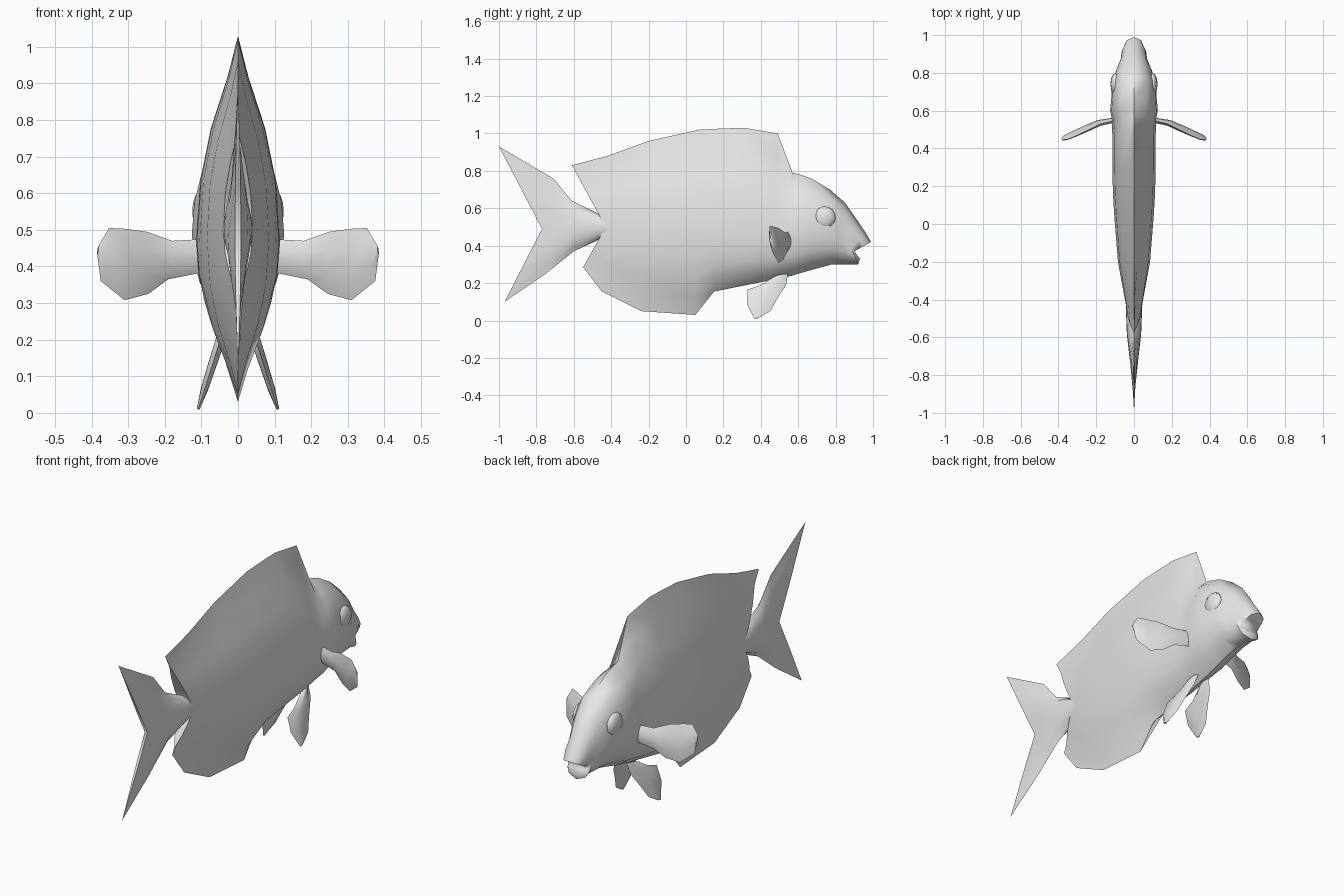
import bpy, bmesh, math
from mathutils import Vector

if "Cube" in bpy.data.objects:
    bpy.data.objects.remove(bpy.data.objects["Cube"])

grey = bpy.data.materials.new("pale_grey")
grey.diffuse_color = (0.8, 0.8, 0.8, 1)
grey.use_nodes = True
grey.node_tree.nodes["Principled BSDF"].inputs["Base Color"].default_value = grey.diffuse_color

FRACTIONS = (0.3, 0.55, 0.8)
LENS = (0.9, 0.65, 0.25)       # thin, blade-like section
ROUND = (0.954, 0.835, 0.6)    # oval section


def finish(name, bm, angle=60):
    bmesh.ops.recalc_face_normals(bm, faces=bm.faces)
    mesh = bpy.data.meshes.new(name)
    bm.to_mesh(mesh)
    bm.free()
    mesh.materials.append(grey)
    ob = bpy.data.objects.new(name, mesh)
    bpy.context.collection.objects.link(ob)
    bpy.ops.object.select_all(action='DESELECT')
    ob.select_set(True)
    bpy.context.view_layer.objects.active = ob
    bpy.ops.object.shade_smooth_by_angle(angle=math.radians(angle))
    return ob


def skin(bm, loops):
    """Join consecutive closed loops of equal length."""
    for a, b in zip(loops, loops[1:]):
        n = len(a)
        for i in range(n):
            j = (i + 1) % n
            bm.faces.new((a[i], a[j], b[j], b[i]))


def section(station):
    """Half outline (x, y, z) from top edge through the middle to the bottom."""
    top, rt, mid, bottom, rb, w = station

    def side(edge, r):
        pts = []
        for f, l, o in zip(FRACTIONS, LENS, ROUND):
            x = w * min(1, max(0.03, l + (o - l) * r))
            pts.append((x, mid[0] + (edge[0] - mid[0]) * f, mid[1] + (edge[1] - mid[1]) * f))
        return pts
    return ([(0, *top)] + side(top, rt)[::-1] + [(w, *mid)]
            + side(bottom, rb) + [(0, *bottom)])


def fish_loft(name, stations):
    bm = bmesh.new()
    loops = []
    for s in stations:
        half = section(s)
        pts = half + [(-x, y, z) for x, y, z in half[-2:0:-1]]
        loops.append([bm.verts.new(p) for p in pts])
    skin(bm, loops)
    # strip caps, so that notched ends stay notched
    for loop in (loops[0], loops[-1]):
        n = len(loop)
        bm.faces.new((loop[0], loop[1], loop[-1]))
        for i in range(1, n // 2 - 1):
            bm.faces.new((loop[i], loop[i + 1], loop[n - i - 1], loop[n - i]))
        k = n // 2
        bm.faces.new((loop[k - 1], loop[k], loop[k + 1]))
    return finish(name, bm)


# Body with head, back fin and belly fin: top, roundness, middle, bottom, roundness, half width
fish_loft("body", [
    ((-.61, .83), -.6, (-.43, .50), (-.55, .285), -.4, .04),
    ((-.42, .88), -.3, (-.38, .49), (-.45, .155), -.2, .052),
    ((-.20, .96), 0, (-.20, .48), (-.24, .05), 0, .085),
    ((.07, 1.02), 0, (.05, .47), (.05, .03), 0, .105),
    ((.20, 1.027), 0, (.17, .47), (.15, .155), .8, .112),
    ((.31, 1.03), 0, (.32, .47), (.30, .185), .9, .114),
    ((.49, 1.0), -.1, (.47, .47), (.45, .215), 1, .115),
    ((.57, .79), .7, (.55, .48), (.57, .24), 1, .116),
    ((.60, .783), .8, (.60, .49), (.60, .25), 1, .126),
    ((.67, .76), .9, (.67, .50), (.67, .27), 1, .12),
    ((.77, .70), 1, (.76, .50), (.78, .30), 1, .114),
    ((.85, .63), 1, (.82, .46), (.84, .30), 1, .092),
    ((.92, .53), 1, (.86, .42), (.88, .30), 1, .072),
    ((.96, .47), 1.2, (.885, .385), (.92, .30), 1.3, .068),
    ((.99, .42), 1.5, (.90, .37), (.93, .33), 1.5, .05),
])

# Forked tail
fish_loft("tail", [
    ((-.38, .56), 1, (-.38, .50), (-.38, .44), 1, .045),
    ((-.47, .572), 1, (-.47, .50), (-.47, .43), 1, .042),
    ((-.61, .64), .3, (-.58, .50), (-.60, .37), .3, .038),
    ((-.71, .76), 0, (-.68, .49), (-.75, .25), 0, .027),
    ((-1.0, .93), 0, (-.77, .49), (-.97, .10), 0, .008),
])


def paddle_fin(name, stations, normal):
    """Mirrored pair of lens-section fins; each station is edge a, edge b, thickness."""
    for label, sx in (("left_", -1), ("right_", 1)):
        bm = bmesh.new()
        loops = []
        for a, b, t in stations:
            a, b, n = Vector(a), Vector(b), Vector(normal) * t
            pts = [a, a.lerp(b, .3) + n, a.lerp(b, .7) + n,
                   b, a.lerp(b, .7) - n, a.lerp(b, .3) - n]
            loops.append([bm.verts.new((p.x * sx, p.y, p.z)) for p in pts])
        skin(bm, loops)
        for loop in (loops[0], loops[-1]):
            bm.faces.new(loop)
        finish(label + name, bm)


# Side fins
paddle_fin("side_fin", [
    ((.09, .55, .475), (.09, .555, .385), .012),
    ((.18, .53, .47), (.19, .54, .365), .014),
    ((.25, .495, .495), (.245, .52, .325), .014),
    ((.31, .465, .503), (.31, .495, .308), .012),
    ((.352, .448, .505), (.375, .465, .36), .010),
    ((.382, .445, .455), (.384, .45, .43), .004),
], (.35, .94, 0))


def splay(y, z):
    return (.045 + (.21 - z) * .32, y, z)


# Belly fins
paddle_fin("belly_fin", [
    (splay(.545, .25), splay(.47, .235), .012),
    (splay(.535, .19), splay(.40, .19), .013),
    (splay(.49, .12), splay(.33, .165), .012),
    (splay(.45, .05), splay(.325, .09), .010),
    (splay(.385, .012), splay(.365, .01), .004),
], (.95, 0, .3))

# Low bulging eyes
for label, sx in (("left_eye", -1), ("right_eye", 1)):
    bm = bmesh.new()
    bmesh.ops.create_uvsphere(bm, u_segments=12, v_segments=8, radius=1)
    for v in bm.verts:
        v.co = (sx * .098 + v.co.x * .027, .74 + v.co.y * .06, .55 + v.co.z * .06)
    finish(label, bm)
